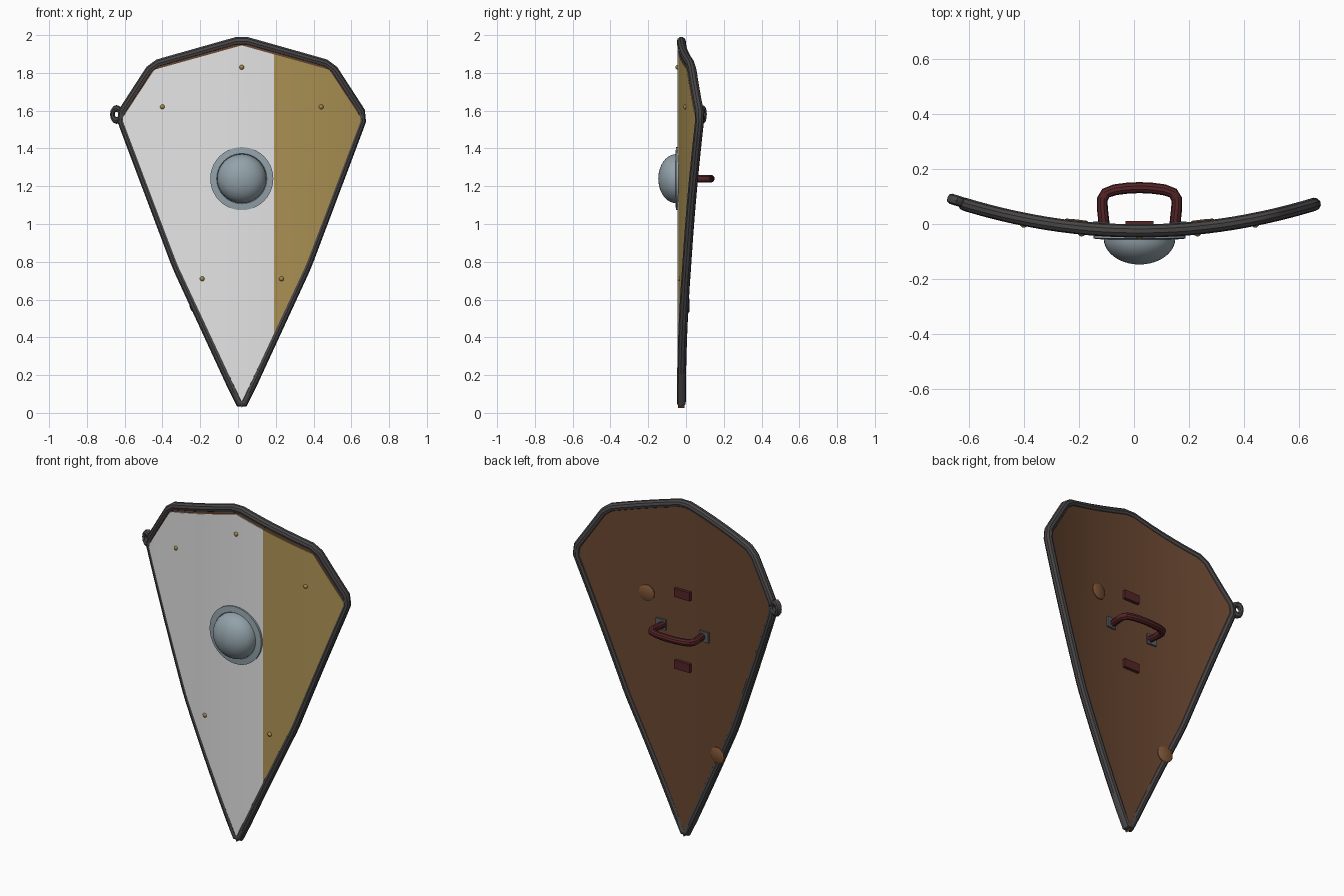
import bpy, bmesh, math
from mathutils import Vector, Matrix

if "Cube" in bpy.data.objects:
    bpy.data.objects.remove(bpy.data.objects["Cube"])

CX = 0.02       # shield centre line
MID = -0.025    # depth of the board's middle at the centre line
# half outline (offset from centre line, z), top to tip
HALF = [(0, 1.975), (0.47, 1.842), (0.645, 1.572), (0.345, 0.775), (0, 0.027)]


def mat(name, r, g, b):
    m = bpy.data.materials.new(name)
    m.diffuse_color = (r, g, b, 1)
    m.use_nodes = True
    m.node_tree.nodes["Principled BSDF"].inputs["Base Color"].default_value = m.diffuse_color
    return m


WOOD = mat("brown wood", 0.14, 0.062, 0.03)
WHITE = mat("white paint", 0.78, 0.78, 0.78)
GOLD = mat("ochre paint", 0.42, 0.29, 0.09)
IRON = mat("dark iron rim", 0.065, 0.06, 0.06)
STEEL = mat("boss steel", 0.29, 0.36, 0.40)
LEATHER = mat("dark red leather", 0.09, 0.018, 0.02)
BRASS = mat("brass", 0.38, 0.24, 0.07)
PATCH = mat("light brown patch", 0.20, 0.085, 0.035)
MOUNT = mat("mount grey", 0.10, 0.11, 0.125)


def bend(x):
    return MID + 0.24 * (x - CX) ** 2


def tilt(x):
    return Matrix.Rotation(math.atan(0.48 * (x - CX)), 4, 'Z')


def finish(name, bm, material, smooth=True):
    bmesh.ops.recalc_face_normals(bm, faces=bm.faces)
    me = bpy.data.meshes.new(name)
    bm.to_mesh(me)
    bm.free()
    ob = bpy.data.objects.new(name, me)
    bpy.context.collection.objects.link(ob)
    me.materials.append(material)
    if smooth:
        bpy.ops.object.select_all(action='DESELECT')
        ob.select_set(True)
        bpy.context.view_layer.objects.active = ob
        bpy.ops.object.shade_smooth_by_angle(angle=math.radians(35))
    return ob


def interp(pts, u):
    for (a, za), (b, zb) in zip(pts, pts[1:]):
        if min(a, b) - 1e-9 <= u <= max(a, b) + 1e-9:
            return za + (zb - za) * (u - a) / (b - a)
    return pts[-1][1]


# curved slab in vertical strips following the outline
def slab(name, material, sx, sz, y0, y1, u0, u1):
    pts = [(a * sx, 1 + (z - 1) * sz) for a, z in HALF]
    marks = {u0, u1} | {s * p[0] for p in pts for s in (-1, 1)}
    marks |= {-0.64 + 0.04 * i for i in range(33)}
    cols = sorted(u for u in marks if u0 <= u <= u1)
    bm = bmesh.new()
    rings = []
    for u in cols:
        v = min(abs(u), pts[2][0] - 0.0005)
        top, bot = interp(pts[:3], v), interp(pts[2:], v)
        x = CX + u
        rings.append([bm.verts.new((x, bend(x) + y, z))
                      for y, z in ((y0, top), (y0, bot), (y1, bot), (y1, top))])
    for a, b in zip(rings, rings[1:]):
        for i in range(4):
            j = (i + 1) % 4
            bm.faces.new((a[i], a[j], b[j], b[i]))
    bm.faces.new(rings[0])
    bm.faces.new(rings[-1])
    return finish(name, bm, material)


def tube(name, material, pts, radius, cyclic=False, sides=3):
    cu = bpy.data.curves.new(name + "_path", 'CURVE')
    cu.dimensions = '3D'
    cu.bevel_depth = radius
    cu.bevel_resolution = sides
    cu.use_fill_caps = not cyclic
    sp = cu.splines.new('POLY')
    sp.points.add(len(pts) - 1)
    for p, q in zip(sp.points, pts):
        p.co = (*q, 1)
    sp.use_cyclic_u = cyclic
    tmp = bpy.data.objects.new(name + "_path", cu)
    bpy.context.collection.objects.link(tmp)
    dg = bpy.context.evaluated_depsgraph_get()
    bm = bmesh.new()
    me = bpy.data.meshes.new_from_object(tmp.evaluated_get(dg))
    bm.from_mesh(me)
    bpy.data.objects.remove(tmp)
    bpy.data.meshes.remove(me)
    return finish(name, bm, material)


# surface of revolution about y; profile of (radius, y)
def lathe(name, material, profile, matrix, n=32):
    bm = bmesh.new()
    vs = [bm.verts.new((r, y, 0)) for r, y in profile]
    es = [bm.edges.new(p) for p in zip(vs, vs[1:])]
    bmesh.ops.spin(bm, geom=vs + es, cent=(0, 0, 0), axis=(0, 1, 0),
                   angle=2 * math.pi, steps=n)
    bmesh.ops.remove_doubles(bm, verts=bm.verts, dist=1e-5)
    bm.transform(matrix)
    return finish(name, bm, material)


def box(name, material, loc, size):
    bm = bmesh.new()
    bmesh.ops.create_cube(bm, size=1)
    bm.transform(Matrix.Translation(loc) @ tilt(loc[0]) @ Matrix.Diagonal((*size, 1)))
    return finish(name, bm, material, False)


# board and painted front
slab("board", WOOD, 1, 1, -0.017, 0.017, -0.645, 0.645)
slab("white_field", WHITE, 0.985, 0.97, -0.021, -0.015, -0.645 * 0.985, 0.17)
slab("ochre_field", GOLD, 0.985, 0.97, -0.021, -0.015, 0.17, 0.645 * 0.985)

# rim tube with chamfered corners
corners = [Vector(p) for p in HALF] + [Vector((-a, z)) for a, z in HALF[-2:0:-1]]
path = []
for i, c in enumerate(corners):
    nxt = corners[(i + 1) % len(corners)]
    d = (nxt - c).normalized() * 0.03
    for k in range(9):
        p = (c + d).lerp(nxt - d, k / 8)
        path.append((CX + p.x, bend(CX + p.x), p.y))
tube("rim", IRON, path, 0.024, True)

# dome boss with flange
dome = [(0.13 * math.cos(t), -0.052 - 0.095 * math.sin(t))
        for t in [math.pi / 2 * k / 10 for k in range(11)]]
lathe("boss", STEEL, [(0.167, -0.040), (0.167, -0.053), (0.133, -0.056)] + dome,
      Matrix.Translation((CX, 0, 1.24)), 40)

# brass rivets
for i, (u, z) in enumerate([(0, 1.83), (-0.42, 1.62), (0.42, 1.62), (-0.21, 0.71), (0.21, 0.71)]):
    x = CX + u
    lathe("rivet_%d" % i, BRASS, [(0.013, 0), (0.012, -0.005), (0.007, -0.010), (0, -0.012)],
          Matrix.Translation((x, bend(x) - 0.019, z)) @ tilt(x), 12)

# back grip with mounts
half = [(0.128, -0.005), (0.135, 0.06), (0.135, 0.09), (0.122, 0.112), (0.09, 0.124), (0.045, 0.13)]
grip = [(-a, y) for a, y in half] + [(0, 0.132)] + half[::-1]
tube("grip", LEATHER, [(CX + a, y, 1.24) for a, y in grip], 0.02)
for s in (-1, 1):
    x = CX + s * 0.14
    box("grip_mount", MOUNT, (x, bend(x) + 0.021, 1.24), (0.06, 0.014, 0.06))

# leather strap pads
for z in (1.03, 1.45):
    box("strap_pad", LEATHER, (CX, 0, z), (0.10, 0.02, 0.05))

# round repair patches on the back
for u, z in ((0.23, 1.40), (-0.23, 0.57)):
    x = CX + u
    lathe("repair_patch", PATCH, [(0, 0), (0.047, 0), (0.047, 0.01), (0.038, 0.016), (0, 0.017)],
          Matrix.Translation((x, bend(x) + 0.012, z)) @ tilt(x), 20)

# iron ring at the left corner of the rim
ring = [(0.032 + 0.018 * math.cos(t), 0.019 * math.sin(t))
        for t in [2 * math.pi * k / 8 for k in range(9)]]
lathe("rim_ring", IRON, ring, Matrix.Translation((-0.643, 0.085, 1.58)) @ tilt(-0.643)
      @ Matrix.Diagonal((0.72, 1, 1, 1)), 12)
